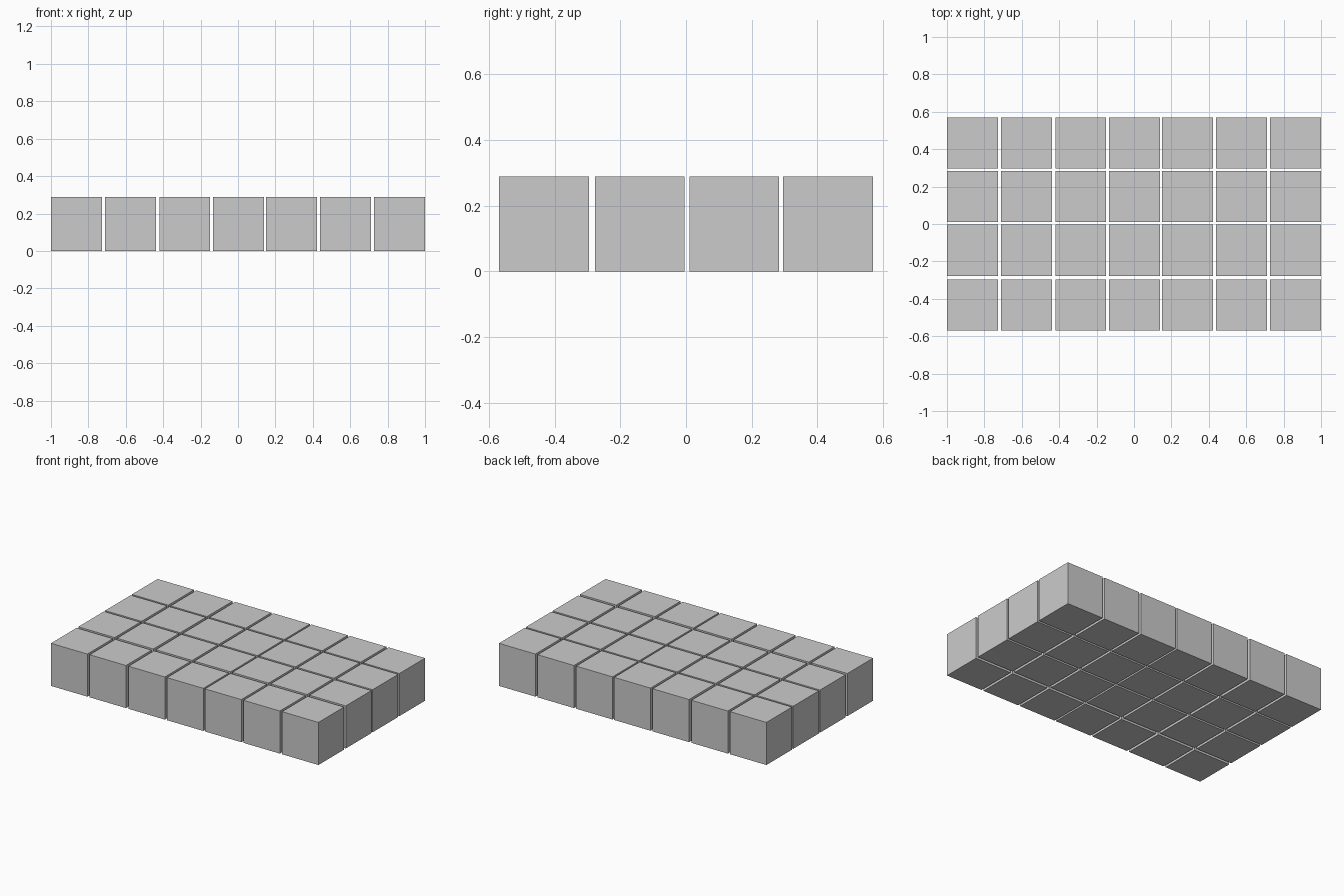
import bpy

if "Cube" in bpy.data.objects:
    bpy.data.objects.remove(bpy.data.objects["Cube"])

# Block size and the slightly uneven grid lines they sit on
W, D, H = 0.272, 0.273, 0.288
X_STARTS = (-1.0, -0.711, -0.421, -0.133, 0.151, 0.439, 0.728)
Y_STARTS = (-0.569, -0.277, 0.010, 0.296)


def block(name, x, y):
    bpy.ops.mesh.primitive_cube_add(size=1, location=(x + W / 2, y + D / 2, H / 2))
    ob = bpy.context.object
    ob.name = name
    ob.scale = (W, D, H)
    bpy.ops.object.transform_apply(location=False, rotation=False, scale=True)
    return ob


# Slab of separate blocks, four rows of seven
for r, y in enumerate(Y_STARTS):
    for c, x in enumerate(X_STARTS):
        block(f"block_row{r + 1}_col{c + 1}", x, y)
